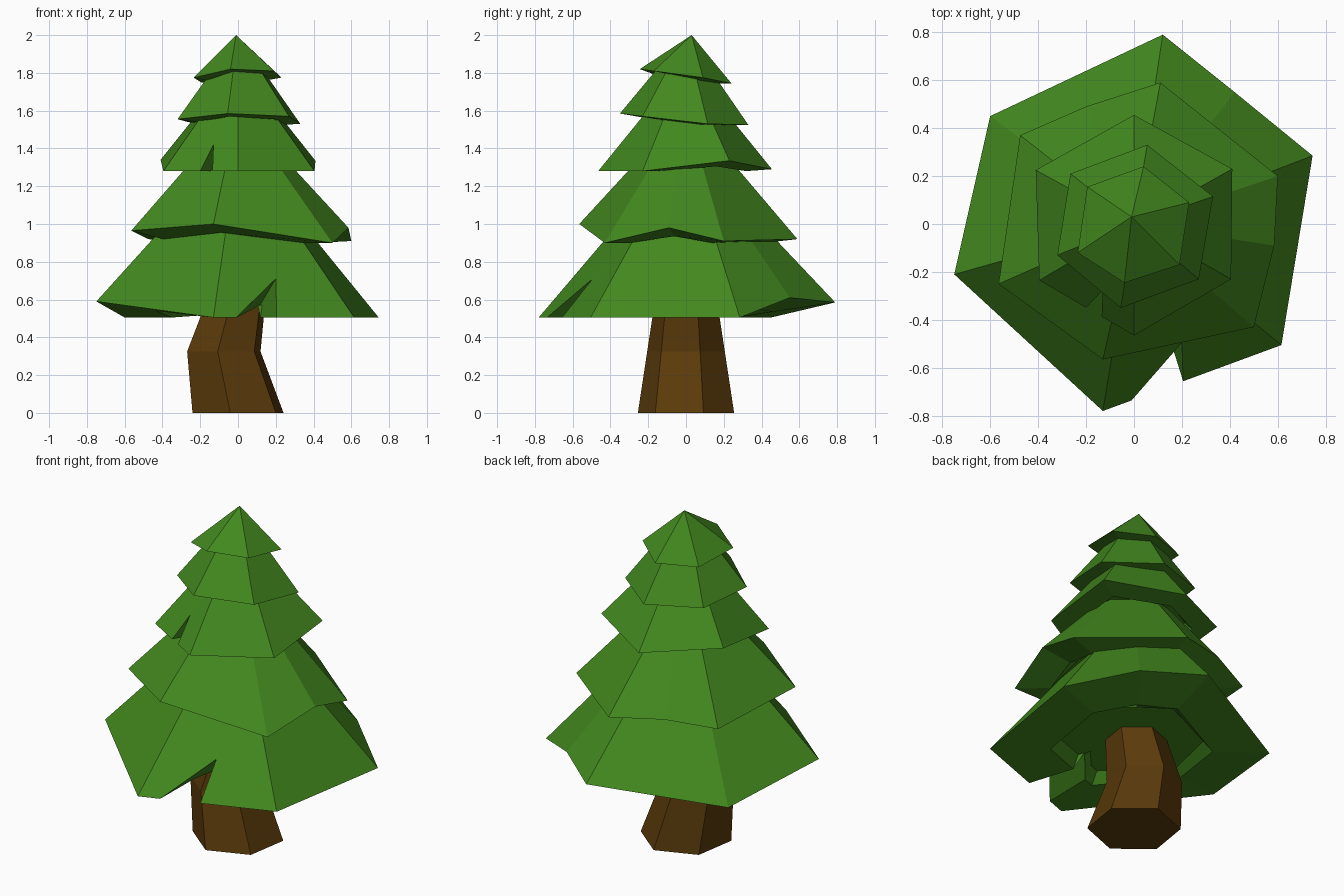
import bpy, bmesh
from math import cos, sin, radians

cube = bpy.data.objects.get("Cube")
if cube:
    bpy.data.objects.remove(cube, do_unlink=True)


def material(name, color):
    mat = bpy.data.materials.new(name)
    mat.use_nodes = True
    mat.diffuse_color = (*color, 1)
    mat.node_tree.nodes["Principled BSDF"].inputs["Base Color"].default_value = (*color, 1)
    return mat


green = material("pine green", (0.055, 0.247, 0.013))
brown = material("bark brown", (0.104, 0.043, 0.003))


def loft(name, rings, mat):
    """Skin a stack of equal-length rings and cap both ends."""
    bm = bmesh.new()
    loops = [[bm.verts.new(p) for p in ring] for ring in rings]
    count = len(loops[0])
    for low, high in zip(loops, loops[1:]):
        for i in range(count):
            j = (i + 1) % count
            bm.faces.new((low[i], low[j], high[j], high[i]))
    bm.faces.new(loops[0][::-1])
    bm.faces.new(loops[-1])
    bmesh.ops.remove_doubles(bm, verts=bm.verts, dist=0.0005)
    bmesh.ops.recalc_face_normals(bm, faces=bm.faces)
    mesh = bpy.data.meshes.new(name)
    bm.to_mesh(mesh)
    bm.free()
    mesh.materials.append(mat)
    obj = bpy.data.objects.new(name, mesh)
    bpy.context.collection.objects.link(obj)


def tier(name, rim, top, taper, hollow, drop, notch=None, axis=(0, 0)):
    """Faceted skirt of branches: cavity, underside, ragged rim, sloping sides.
    notch maps rim indices to the corner whose top point they share."""
    ax, ay = axis
    base = min(p[2] for p in rim)
    ceiling = base + 0.065

    def toward_axis(p, k, z):
        return (ax + (p[0] - ax) * k, ay + (p[1] - ay) * k, z)

    def top_point(i):
        p = rim[(notch or {}).get(i, i)]
        # keeps raised rim points on the same slope as the low ones
        k = taper / (1 - (1 - taper) * (p[2] - base) / (top - base))
        return toward_axis(p, k, top)

    loft(name, [
        [toward_axis(p, hollow * 0.88, ceiling) for p in rim],
        [toward_axis(p, hollow, min(ceiling, max(base, p[2] - drop))) for p in rim],
        rim,
        [top_point(i) for i in range(len(rim))],
    ], green)


# Trunk: bent six-sided post
def hexagon(cx, z, r):
    return [(cx + r * cos(radians(a)), r * sin(radians(a)), z)
            for a in range(-99, 261, 60)]


loft("trunk", [hexagon(0, 0, 0.258), hexagon(-0.075, 0.325, 0.208),
               hexagon(0.015, 0.7, 0.15)], brown)

# Foliage tiers, bottom to top; raised rim points make notches and kinks
tier("bottom_branches", [
    (0.745, 0.285, 0.505), (0.42, 0.55, 0.61), (0.12, 0.79, 0.585),
    (-0.6, 0.45, 0.505), (-0.75, -0.21, 0.59), (-0.13, -0.78, 0.505),
    (-0.01, -0.736, 0.505), (0.2, -0.495, 0.71), (0.205, -0.656, 0.505),
    (0.615, -0.505, 0.505)], 1.1, 0.35, 0.58, 0.05, {7: 9, 8: 9})

tier("lower_branches", [
    (0.6, 0.2, 0.91), (0.11, 0.59, 0.92), (-0.2, 0.49, 0.95),
    (-0.475, 0.37, 0.92), (-0.565, -0.25, 0.965), (-0.13, -0.565, 1.0),
    (0.5, -0.43, 0.9), (0.585, -0.09, 0.98)], 1.4, 0.3, 0.7, 0.045)

tier("middle_branches", [
    (0.41, 0.23, 1.335), (0, 0.455, 1.29), (-0.41, 0.225, 1.34),
    (-0.395, -0.235, 1.28), (-0.2, -0.349, 1.28), (-0.13, -0.275, 1.42),
    (-0.135, -0.386, 1.28), (0, -0.465, 1.28), (0.405, -0.23, 1.28)],
    1.68, 0.3, 0.7, 0.03, {5: 7, 6: 7})

tier("upper_branches", [
    (0.33, 0.115, 1.53), (0.055, 0.33, 1.525), (-0.265, 0.21, 1.54),
    (-0.32, -0.13, 1.555), (-0.055, -0.35, 1.585), (0.27, -0.23, 1.57)],
    1.87, 0.28, 0.7, 0.015)

tier("tree_tip", [
    (0.23, 0.09, 1.775), (0.04, 0.24, 1.745), (-0.195, 0.155, 1.75),
    (-0.235, -0.12, 1.775), (-0.04, -0.245, 1.82), (0.19, -0.17, 1.81)],
    2.0, 0, 0.65, 0.015, axis=(-0.01, 0.03))
